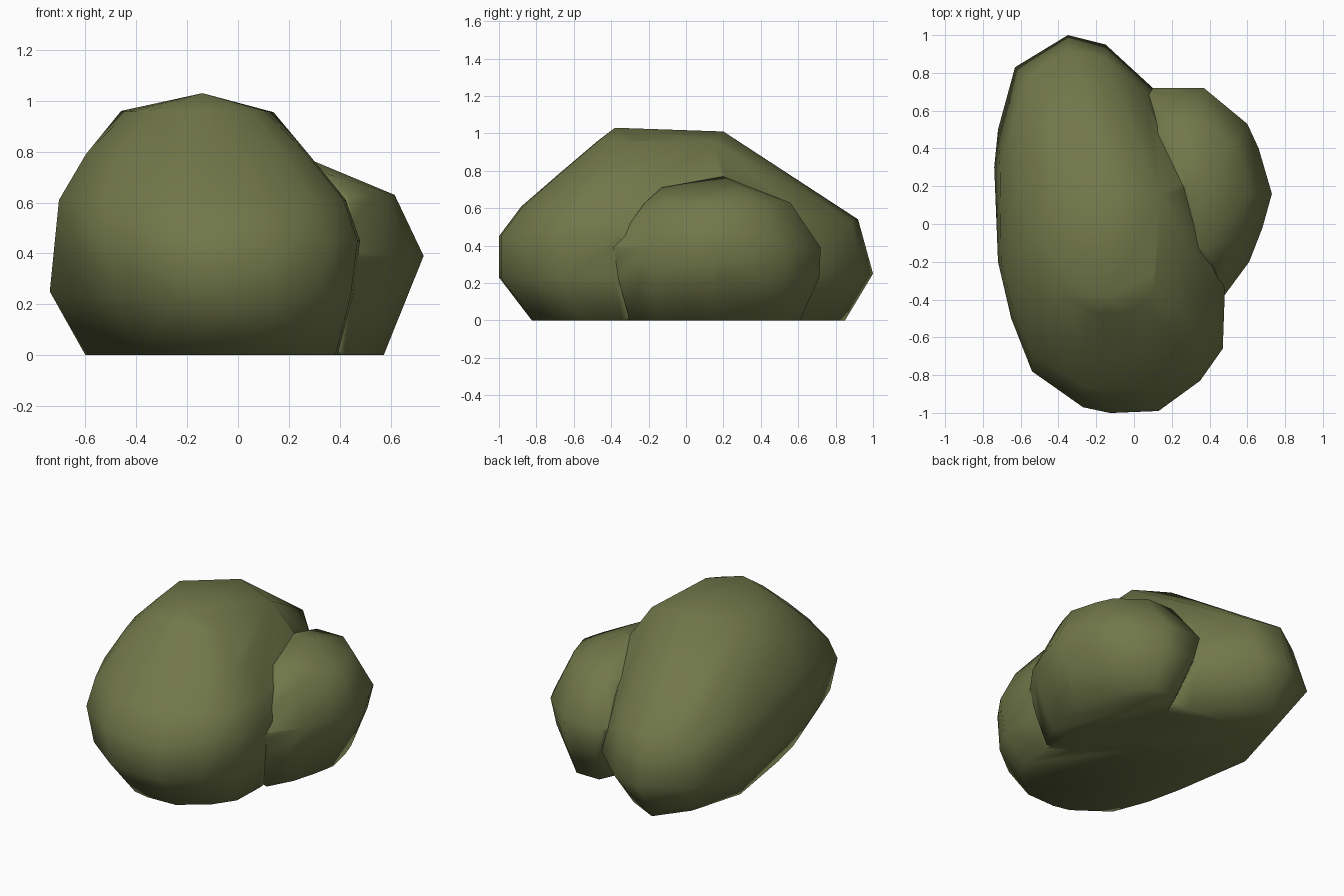
import bpy, bmesh

if "Cube" in bpy.data.objects:
    bpy.data.objects.remove(bpy.data.objects["Cube"])

leaf = bpy.data.materials.new("leaf_green")
leaf.diffuse_color = (0.165, 0.185, 0.068, 1)
leaf.use_nodes = True
leaf.node_tree.nodes["Principled BSDF"].inputs["Base Color"].default_value = leaf.diffuse_color


def scaled_rings(outline, centre, levels):
    """Copies of a plan outline: levels are (z, cx, cy, sx, sy)."""
    return [(cx + (x - centre[0]) * sx, cy + (y - centre[1]) * sy, z)
            for z, cx, cy, sx, sy in levels for x, y in outline]


def hull_clump(name, points):
    """One rounded clump wrapped round its points."""
    bm = bmesh.new()
    for p in points:
        bm.verts.new(p)
    hull = bmesh.ops.convex_hull(bm, input=bm.verts[:])
    loose = [v for v in hull["geom_interior"] if isinstance(v, bmesh.types.BMVert)]
    bmesh.ops.delete(bm, geom=loose, context='VERTS')
    bmesh.ops.recalc_face_normals(bm, faces=bm.faces)
    mesh = bpy.data.meshes.new(name)
    bm.to_mesh(mesh)
    bm.free()
    mesh.materials.append(leaf)
    obj = bpy.data.objects.new(name, mesh)
    bpy.context.collection.objects.link(obj)
    return obj


# Tall front end of the main mass
front = scaled_rings(
    [(-.72, -.2), (-.65, -.5), (-.54, -.78), (-.27, -.97), (-.13, -1), (.13, -.99),
     (.35, -.83), (.47, -.66), (.48, -.38), (.46, -.05)],
    (-.12, -.2),
    [(0, -.065, -.2, .76, .78), (.23, -.10, -.2, .92, 1), (.45, -.12, -.2, 1, 1),
     (.61, -.14, -.2, .94, .85), (.79, -.16, -.2, .73, .59),
     (.96, -.16, -.2, .45, .34)])

# Lower, narrower back end, one plan outline per height
back_levels = {
    0: [(-.6, .3), (-.5, .65), (-.35, .85), (-.15, .75), (.05, .55), (.25, .2)],
    .25: [(-.74, .3), (-.72, .5), (-.63, .83), (-.35, 1), (-.15, .95), (.1, .72), (.35, .3)],
    .54: [(-.71, .3), (-.58, .76), (-.35, .92), (-.15, .88), (.07, .63), (.36, .2)],
    .75: [(-.61, .2), (-.45, .48), (-.2, .52), (.05, .44), (.27, .2)],
}
back = [(x, y, z) for z, ring in back_levels.items() for x, y in ring]
crown = [(-.14, -.38, 1.03), (-.12, .2, 1.01), (-.46, .06, .96), (.14, .15, .955)]
bush = hull_clump("bush_foliage", front + back + crown)

# Smaller clump on the right
side = hull_clump("side_foliage", scaled_rings(
    [(.1, .72), (-.1, .4), (-.05, 0), (.15, -.3), (.47, -.39), (.61, -.2),
     (.68, -.02), (.73, .16), (.66, .4), (.6, .53), (.37, .72)],
    (.35, .16),
    [(0, .345, .15, .6, .82), (.23, .35, .17, .83, .97), (.39, .35, .16, 1, 1),
     (.63, .35, .165, .7, .7)]) + [(.36, -.13, .71), (.4, .3, .72), (.28, .2, .77)])

# Fuse both clumps into one skin
fuse = bush.modifiers.new("fuse", 'BOOLEAN')
fuse.operation = 'UNION'
fuse.solver = 'EXACT'
fuse.object = side
bpy.context.view_layer.update()
skin = bpy.data.meshes.new_from_object(
    bush.evaluated_get(bpy.context.evaluated_depsgraph_get()))
bush.modifiers.clear()
bush.data = skin
bpy.data.objects.remove(side)

# Smooth skin with a crisp crease where the clumps meet
bm = bmesh.new()
bm.from_mesh(skin)
for f in bm.faces:
    f.smooth = True
for e in bm.edges:
    if e.is_manifold and e.calc_face_angle_signed() < -0.25:
        e.smooth = False
bm.to_mesh(skin)
bm.free()
